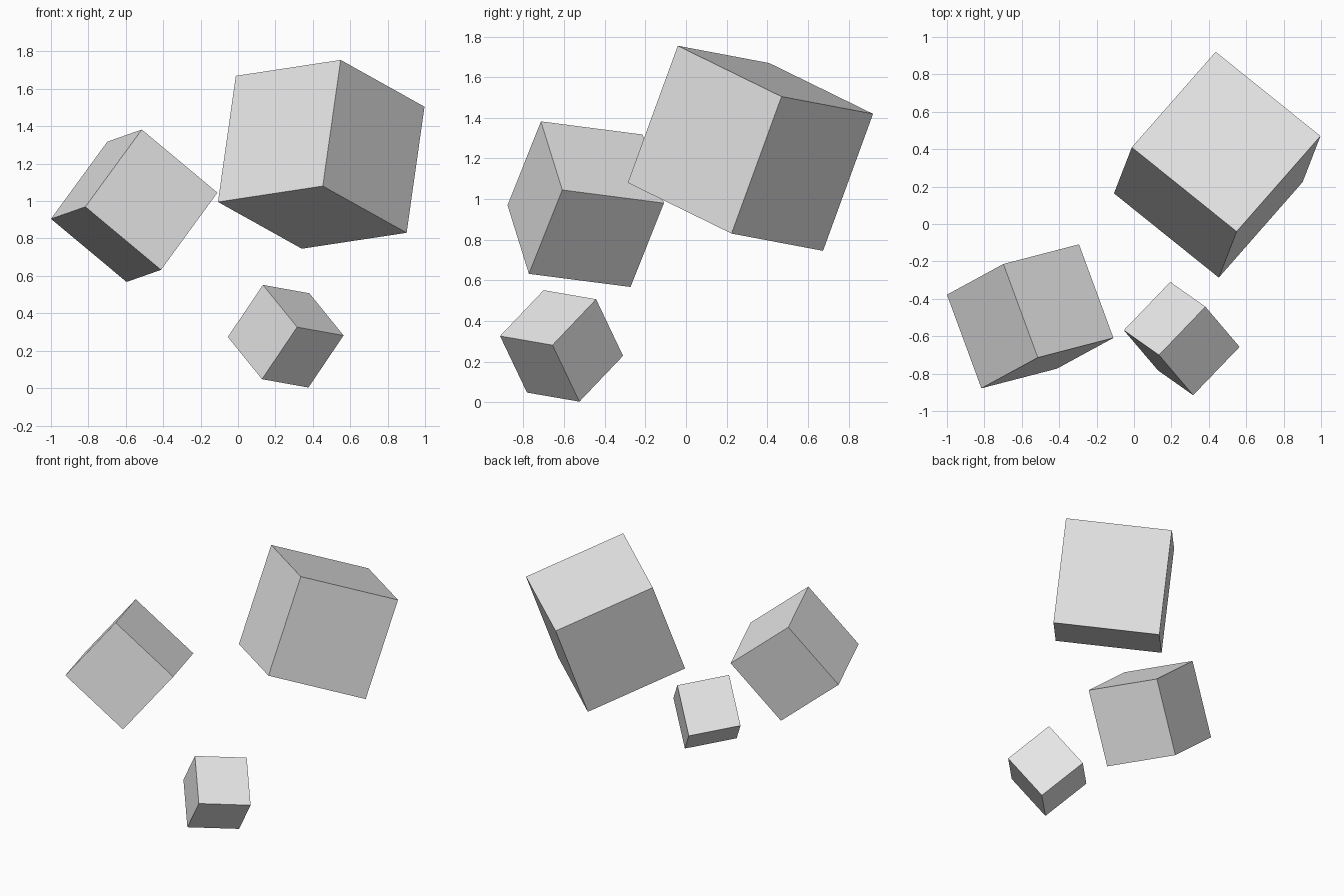
import bpy
from mathutils import Matrix, Vector

if "Cube" in bpy.data.objects:
    bpy.data.objects.remove(bpy.data.objects["Cube"])

grey = bpy.data.materials.new("light grey")
grey.diffuse_color = (0.8, 0.8, 0.8, 1.0)
grey.use_nodes = True
grey.node_tree.nodes["Principled BSDF"].inputs["Base Color"].default_value = grey.diffuse_color


def tilted_cube(name, size, corner, edge_a, edge_b, edge_c):
    """Cube hung from its top corner, with three edge vectors leaving it."""
    a, b, c = Vector(edge_a), Vector(edge_b), Vector(edge_c)
    centre = Vector(corner) + (a + b + c) / 2
    # Square up the axes taken from the edges
    x = a.normalized()
    y = (b - x * b.dot(x)).normalized()
    z = x.cross(y)
    turn = Matrix((x, y, z)).transposed().to_4x4()
    bpy.ops.mesh.primitive_cube_add(size=size)
    cube = bpy.context.object
    cube.name = name
    cube.matrix_world = Matrix.Translation(centre) @ turn
    cube.data.materials.append(grey)
    return cube


# Large cube, upper right and towards the back
tilted_cube("large_cube", 0.724, (0.55, -0.043, 1.755),
            (-0.56, 0.45, -0.085), (0.45, 0.51, -0.25), (-0.10, -0.24, -0.675))

# Medium cube, left and towards the front
tilted_cube("medium_cube", 0.537, (-0.515, -0.718, 1.38),
            (-0.185, 0.503, -0.065), (-0.30, -0.162, -0.41), (0.405, 0.108, -0.335))

# Small cube, low at the front
tilted_cube("small_cube", 0.361, (0.13, -0.705, 0.55),
            (0.25, 0.26, -0.045), (0.185, -0.21, -0.225), (-0.185, 0.135, -0.275))
